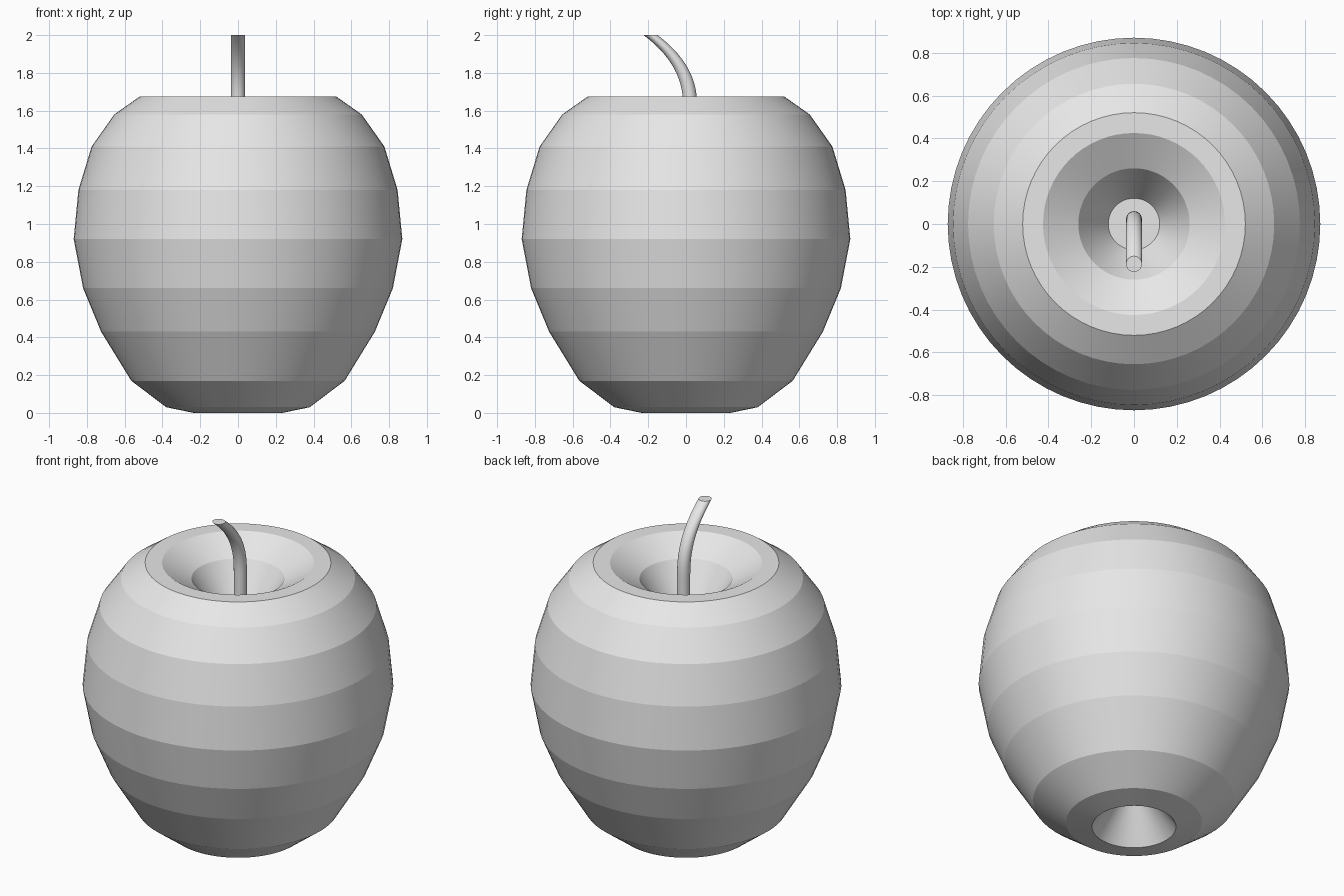
import bpy, bmesh, math

cube = bpy.data.objects.get("Cube")
if cube:
    bpy.data.objects.remove(cube, do_unlink=True)

GREY = (0.8, 0.8, 0.8, 1.0)
mat = bpy.data.materials.new("plain grey")
mat.use_nodes = True
mat.diffuse_color = GREY
mat.node_tree.nodes["Principled BSDF"].inputs["Base Color"].default_value = GREY


def loft(name, rings, sides, smooth_angle):
    """Skin a stack of level circles (radius, z, y offset) and cap both ends."""
    bm = bmesh.new()
    loops = []
    for radius, z, y in rings:
        angles = [2 * math.pi * i / sides for i in range(sides)]
        loops.append([bm.verts.new((radius * math.cos(a), y + radius * math.sin(a), z))
                      for a in angles])
    for low, high in zip(loops, loops[1:]):
        for i in range(sides):
            j = (i + 1) % sides
            bm.faces.new((low[i], low[j], high[j], high[i]))
    bm.faces.new(loops[0][::-1])
    bm.faces.new(loops[-1])
    bmesh.ops.recalc_face_normals(bm, faces=bm.faces)
    mesh = bpy.data.meshes.new(name)
    bm.to_mesh(mesh)
    bm.free()
    mesh.materials.append(mat)
    obj = bpy.data.objects.new(name, mesh)
    bpy.context.collection.objects.link(obj)
    bpy.ops.object.select_all(action='DESELECT')
    obj.select_set(True)
    bpy.context.view_layer.objects.active = obj
    bpy.ops.object.shade_smooth_by_angle(angle=math.radians(smooth_angle))
    return obj


# Fruit: hollow underside, banded outer wall, rim and stepped top hollow
profile = [
    (0.06, 0.24), (0.235, 0.0), (0.38, 0.03), (0.565, 0.17), (0.725, 0.43),
    (0.82, 0.66), (0.87, 0.92), (0.845, 1.18), (0.775, 1.41), (0.655, 1.58),
    (0.52, 1.675), (0.425, 1.675), (0.26, 1.58), (0.12, 1.36),
]
loft("apple_body", [(r, z, 0.0) for r, z in profile], 64, 8)

# Stem: upright at the base, then bending towards the front
stem = [(0.037, 1.34, 0.023)]
STEPS = 12
for i in range(STEPS + 1):
    t = i / STEPS
    stem.append((0.037, 1.6 + 0.4 * t, 0.023 - 0.21 * t ** 2.5))
loft("apple_stem", stem, 24, 30)
